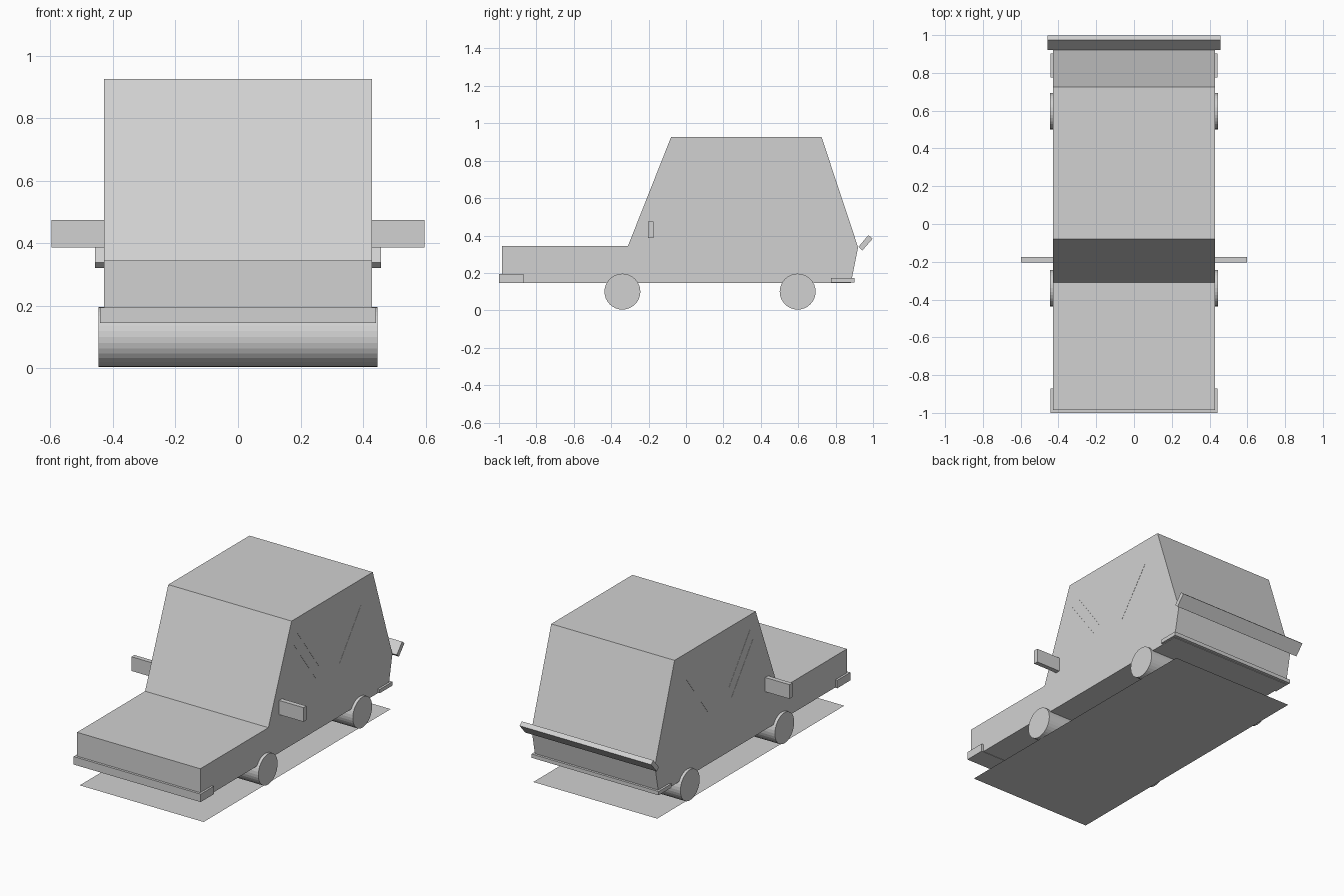
import bpy
import bmesh
import math
from mathutils import Vector

cube = bpy.data.objects.get("Cube")
if cube:
    bpy.data.objects.remove(cube, do_unlink=True)

grey = bpy.data.materials.new("light grey")
grey.use_nodes = True
COLOUR = (0.64, 0.64, 0.64, 1.0)
grey.diffuse_color = COLOUR
grey.node_tree.nodes["Principled BSDF"].inputs["Base Color"].default_value = COLOUR


def extrude_profile(name, profile, x0, x1):
    """Extrude a closed (y, z) outline from x0 to x1."""
    bm = bmesh.new()
    face = bm.faces.new([bm.verts.new((x0, y, z)) for y, z in profile])
    if x1 != x0:
        result = bmesh.ops.extrude_face_region(bm, geom=[face])
        verts = [v for v in result["geom"] if isinstance(v, bmesh.types.BMVert)]
        bmesh.ops.translate(bm, verts=verts, vec=(x1 - x0, 0, 0))
    bmesh.ops.recalc_face_normals(bm, faces=bm.faces[:])
    mesh = bpy.data.meshes.new(name)
    bm.to_mesh(mesh)
    bm.free()
    mesh.materials.append(grey)
    obj = bpy.data.objects.new(name, mesh)
    bpy.context.collection.objects.link(obj)
    return obj


def box(name, x0, x1, y0, y1, z0, z1):
    return extrude_profile(name, [(y0, z0), (y1, z0), (y1, z1), (y0, z1)], x0, x1)


HALF = 0.428

# Body: bonnet, windscreen, roof and sloping tail in one outline
extrude_profile("body", [(-0.985, 0.147), (-0.985, 0.345), (-0.31, 0.345),
                         (-0.08, 0.926), (0.725, 0.926), (0.92, 0.337),
                         (0.882, 0.147)], -HALF, HALF)

# Bumpers wrapping round the body ends
box("front_bumper", -0.441, 0.441, -1.0, -0.87, 0.145, 0.195)
box("rear_bumper", -0.441, 0.441, 0.775, 0.902, 0.150, 0.174)

# Tilted rear spoiler
extrude_profile("spoiler", [(0.922, 0.339), (0.943, 0.320), (0.998, 0.383),
                            (0.975, 0.402)], -0.457, 0.457)

# Wheels: rollers spanning the whole width
for name, y in (("front_wheels", -0.34), ("rear_wheels", 0.597)):
    circle = [(y + 0.096 * math.cos(math.tau * i / 32),
               0.100 + 0.096 * math.sin(math.tau * i / 32)) for i in range(32)]
    extrude_profile(name, circle, -0.446, 0.446)

# Thin window glint lines: start and end as (y, z)
glints = [((-0.022, 0.83), (0.188, 0.545)),
          ((-0.055, 0.765), (0.157, 0.48)),
          ((0.61, 0.765), (0.397, 0.48))]

# Side details, mirrored
for side, s in (("left", 1), ("right", -1)):
    box(side + "_mirror", s * HALF, s * 0.597, -0.203, -0.174, 0.386, 0.475)
    for i, (a, b) in enumerate(glints, 1):
        a, b = Vector(a), Vector(b)
        d = (b - a).normalized()
        n = Vector((-d.y, d.x)) * 0.0015
        extrude_profile(f"{side}_window_glint_{i}", [a - n, b - n, b + n, a + n],
                        s * (HALF - 0.001), s * (HALF + 0.001))

# Flat ground sheet beneath the car
bm = bmesh.new()
bm.faces.new([bm.verts.new(p) for p in ((-0.43, -0.955, 0), (0.43, -0.955, 0),
                                        (0.43, 0.90, 0), (-0.43, 0.90, 0))])
mesh = bpy.data.meshes.new("ground_sheet")
bm.to_mesh(mesh)
bm.free()
mesh.materials.append(grey)
bpy.context.collection.objects.link(bpy.data.objects.new("ground_sheet", mesh))
